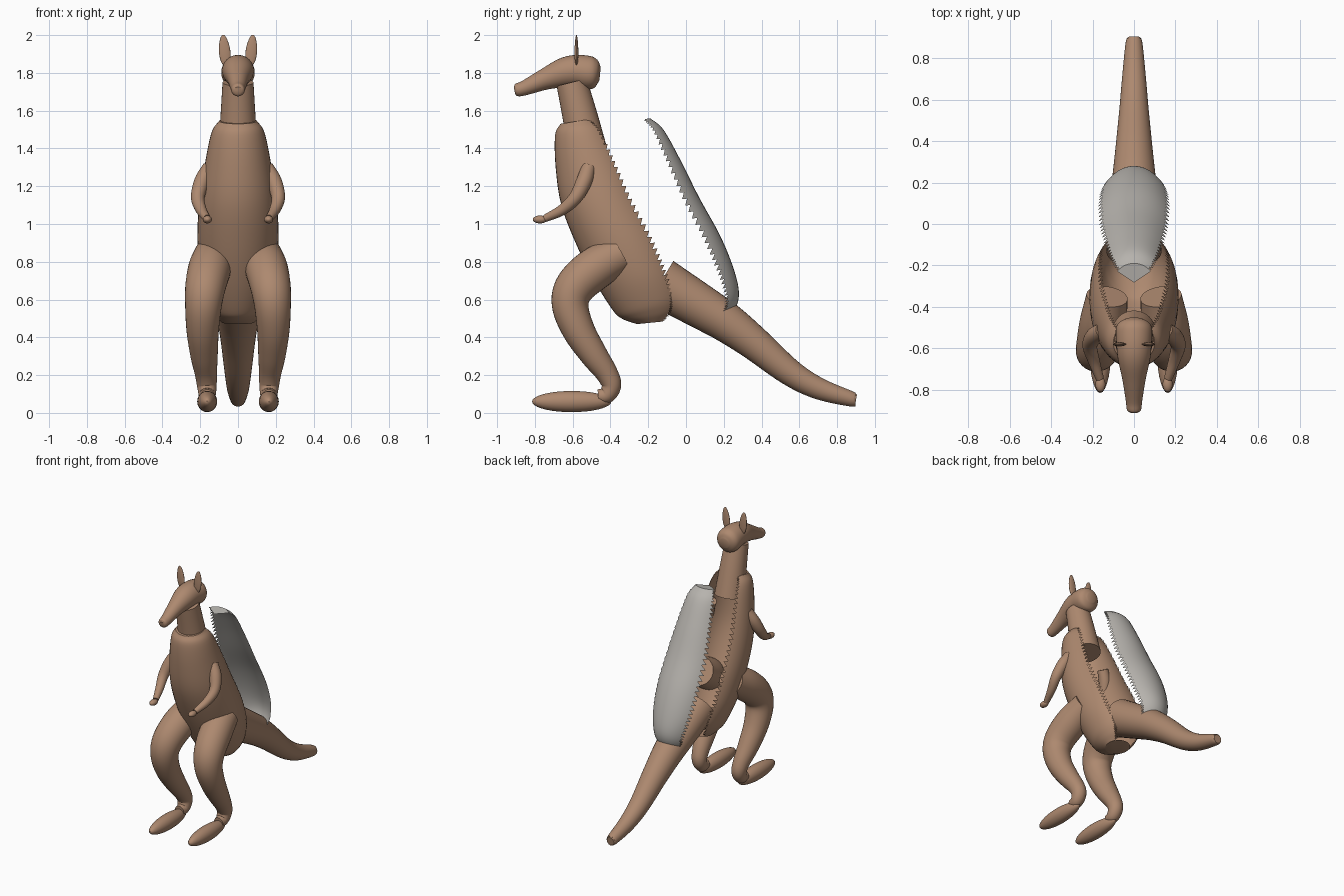
import bpy, bmesh, math
from mathutils import Vector, Matrix

if "Cube" in bpy.data.objects:
    bpy.data.objects.remove(bpy.data.objects["Cube"])


def material(name, rgb):
    m = bpy.data.materials.new(name)
    m.diffuse_color = (*rgb, 1)
    m.use_nodes = True
    m.node_tree.nodes["Principled BSDF"].inputs["Base Color"].default_value = m.diffuse_color
    return m


BROWN = material("warm brown", (0.42, 0.25, 0.16))
GREY = material("light grey", (0.47, 0.45, 0.42))


def finish(bm, name, mat, recalc=True, angle=40):
    if recalc:
        bmesh.ops.recalc_face_normals(bm, faces=bm.faces)
    me = bpy.data.meshes.new(name)
    bm.to_mesh(me)
    bm.free()
    me.materials.append(mat)
    me.shade_smooth()
    me.set_sharp_from_angle(angle=math.radians(angle))
    ob = bpy.data.objects.new(name, me)
    bpy.context.collection.objects.link(ob)
    return ob


def spline(pts, steps):
    """Smooth curve through rows of numbers (Catmull-Rom)."""
    p = [Vector(q) for q in pts]
    p = [p[0] * 2 - p[1]] + p + [p[-1] * 2 - p[-2]]
    out = []
    for a, b, c, d in zip(p, p[1:], p[2:], p[3:]):
        for k in range(steps):
            t = k / steps
            out.append(0.5 * (2 * b + (c - a) * t + (2 * a - 5 * b + 4 * c - d) * t * t
                              + (3 * b - a - 3 * c + d) * t ** 3))
    return out + [p[-2]]


def tube(name, pts, side=1, steps=6, sides=32):
    """Round tube through rows of x, y, z, radius, with flat ends."""
    rows = spline(pts, steps)
    cs = [Vector((r[0] * side, r[1], r[2])) for r in rows]
    bm = bmesh.new()
    rings = []
    for i, c in enumerate(cs):
        t = (cs[min(i + 1, len(cs) - 1)] - cs[max(i - 1, 0)]).normalized()
        u = (Vector((1, 0, 0)) - t * t.x).normalized()
        v = t.cross(u)
        rings.append([bm.verts.new(c + rows[i][3] * (u * math.cos(a) + v * math.sin(a)))
                      for a in (2 * math.pi * k / sides for k in range(sides))])
    for r, s in zip(rings, rings[1:]):
        for k in range(sides):
            n = (k + 1) % sides
            bm.faces.new((r[k], r[n], s[n], s[k]))
    bm.faces.new(rings[0])
    bm.faces.new(rings[-1])
    return finish(bm, name, BROWN)


def ellipsoid(name, centre, size, tilt=0, taper=0):
    bm = bmesh.new()
    bmesh.ops.create_uvsphere(bm, u_segments=28, v_segments=18, radius=1)
    for v in bm.verts:
        f = 1 - taper * v.co.z
        v.co.x *= f
        v.co.y *= f
    bm.transform(Matrix.Translation(centre) @ Matrix.Rotation(tilt, 4, 'Y')
                 @ Matrix.Diagonal((*size, 1)))
    return finish(bm, name, BROWN)


# Torso shell: rows of front y, front z, back y, back z, half width
TORSO = [(-.665, 1.53, -.48, 1.56, .10), (-.693, 1.47, -.41, 1.50, .14),
         (-.69, 1.30, -.32, 1.34, .175), (-.66, 1.10, -.22, 1.14, .205),
         (-.58, .89, -.11, .94, .215), (-.48, .69, -.04, .77, .20),
         (-.385, .54, -.01, .64, .16), (-.335, .497, -.03, .55, .125),
         (-.26, .47, -.09, .487, .085)]
COLS, OPEN = 40, 5      # columns around, full panel columns on each side of the back


def torso_part(name, mat, panel, shift=0):
    """One half of the shell; the seam column is split into triangles (saw teeth)."""
    bm = bmesh.new()
    rings, mids = [], []
    for fy, fz, by, bz, w in spline(TORSO, 6):
        c = Vector((0, (fy + by) / 2 + shift, (fz + bz) / 2))
        d = Vector((0, (by - fy) / 2, (bz - fz) / 2))
        mids.append(c)
        rings.append([bm.verts.new(c + d * math.cos(a) + Vector((w * math.sin(a), 0, 0)))
                      for a in (2 * math.pi * k / COLS for k in range(COLS))])
    for r, s in zip(rings, rings[1:]):
        for k in range(COLS):
            n = (k + 1) % COLS
            quad = (r[k], s[k], s[n], r[n])
            if k == OPEN:
                bm.faces.new((r[k], s[k], s[n]) if panel else (r[k], s[n], r[n]))
            elif k == COLS - 1 - OPEN:
                bm.faces.new((s[k], s[n], r[n]) if panel else (r[k], s[k], r[n]))
            elif (k < OPEN or k > COLS - 1 - OPEN) == panel:
                bm.faces.new(quad)
    # top cap is shared as a fan, bottom cap stays with the body
    top = bm.verts.new(mids[0])
    for k in range(COLS):
        if (k <= OPEN or k >= COLS - 1 - OPEN) == panel:
            bm.faces.new((top, rings[0][k], rings[0][(k + 1) % COLS]))
    if not panel:
        bm.faces.new(rings[-1][::-1])
    bmesh.ops.delete(bm, geom=[v for v in bm.verts if not v.link_faces], context='VERTS')
    return finish(bm, name, mat, recalc=False)


torso_part("torso", BROWN, False)
torso_part("back_panel", GREY, True, 0.29)

# Neck, head and tail
tube("neck", [(0, -.52, 1.38, .105), (0, -.56, 1.565, .093), (0, -.605, 1.75, .082)])
tube("head", [(0, -.455, 1.795, .035), (0, -.475, 1.797, .072), (0, -.51, 1.80, .088),
              (0, -.58, 1.81, .085), (0, -.65, 1.80, .078), (0, -.75, 1.765, .056),
              (0, -.85, 1.722, .040), (0, -.895, 1.709, .034), (0, -.908, 1.706, .02)])
tube("tail", [(0, -.135, .69, .133), (0, .10, .55, .115), (0, .22, .475, .105),
              (0, .36, .37, .09), (0, .55, .215, .071), (0, .70, .13, .058),
              (0, .87, .075, .041), (0, .90, .068, .03)])

# Limbs and ears on both sides
for side, word in ((-1, "left"), (1, "right")):
    tube(word + "_leg", [(.13, -.35, .84, .10), (.15, -.48, .765, .113), (.172, -.585, .67, .107),
                         (.183, -.613, .57, .097), (.187, -.57, .44, .086), (.18, -.49, .31, .073),
                         (.17, -.42, .21, .059), (.165, -.395, .145, .052),
                         (.163, -.42, .095, .045), (.163, -.465, .088, .036)], side)
    ellipsoid(word + "_foot", (.163 * side, -.605, .06), (.053, .21, .056))
    tube(word + "_arm", [(.15, -.515, 1.30, .038), (.19, -.54, 1.225, .042),
                         (.213, -.585, 1.14, .036), (.195, -.655, 1.075, .029),
                         (.165, -.745, 1.03, .02)], side)
    ellipsoid(word + "_hand", (.162 * side, -.773, 1.024), (.024, .038, .021))
    ellipsoid(word + "_ear", (.071 * side, -.58, 1.918), (.03, .01, .084), .1 * side, .15)
